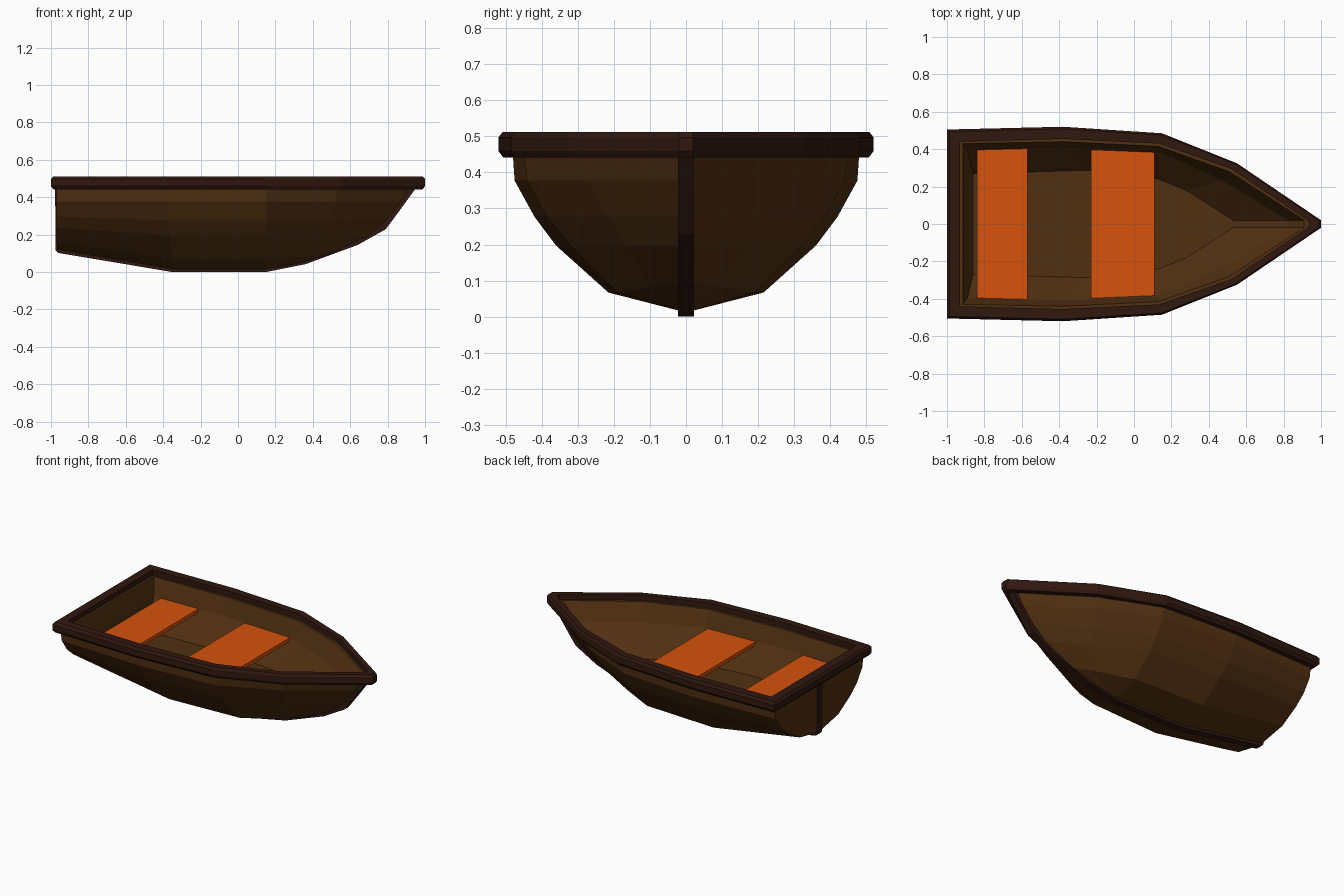
import bpy, bmesh

if "Cube" in bpy.data.objects:
    bpy.data.objects.remove(bpy.data.objects["Cube"])

def material(name, rgb):
    m = bpy.data.materials.new(name)
    m.diffuse_color = (*rgb, 1)
    m.use_nodes = True
    m.node_tree.nodes["Principled BSDF"].inputs["Base Color"].default_value = m.diffuse_color
    return m

HULL = material("brown_wood", (0.083, 0.030, 0.006))
TRIM = material("dark_wood", (0.030, 0.009, 0.005))
SEAT = material("orange_paint", (0.67, 0.084, 0.004))

def build(name, rings, mat, wrap=False):
    """Skin closed rings of points in order; cap the ends, or wrap round to the first ring."""
    bm = bmesh.new()
    vs = [[bm.verts.new(p) for p in r] for r in rings]
    n = len(rings[0])
    for a, b in zip(vs, vs[1:] + (vs[:1] if wrap else [])):
        for i in range(n):
            j = (i + 1) % n
            bm.faces.new((a[i], a[j], b[j], b[i]))
    if not wrap:
        bm.faces.new(vs[0])
        bm.faces.new(vs[-1])
    bmesh.ops.recalc_face_normals(bm, faces=bm.faces)
    me = bpy.data.meshes.new(name)
    bm.to_mesh(me)
    bm.free()
    me.materials.append(mat)
    ob = bpy.data.objects.new(name, me)
    bpy.context.collection.objects.link(ob)
    return ob

def ring(xs, ys, zs):
    """Mirror a half outline (stern to bow) into a full closed ring."""
    if not isinstance(zs, (list, tuple)):
        zs = [zs] * len(xs)
    half = list(zip(xs, ys, zs))
    return half + [(x, -y, z) for x, y, z in reversed(half)]

# Hull: outside from keel up to the rim, then inside down to the floor
build("hull", [
    ring((-.965, -.35, .15, .28, .36), (.02, .02, .02, .02, .015), (.125, .02, .02, .04, .06)),
    ring((-.97, -.35, .15, .36, .50), (.20, .215, .19, .10, .015), (.165, .07, .07, .085, .10)),
    ring((-.97, -.36, .15, .46, .71), (.325, .36, .32, .16, .015), (.24, .20, .20, .20, .20)),
    ring((-.97, -.37, .15, .49, .80), (.395, .42, .385, .215, .015), (.30, .28, .28, .28, .28)),
    ring((-.97, -.38, .15, .52, .88), (.45, .475, .44, .27, .015), .38),
    ring((-.97, -.38, .15, .53, .94), (.465, .482, .452, .295, .015), .48),
    ring((-.915, -.38, .13, .51, .91), (.43, .44, .415, .28, .02), .48),
    ring((-.89, -.37, .13, .47, .82), (.395, .408, .388, .235, .02), .37),
    ring((-.86, -.25, .13, .28, .53), (.27, .287, .24, .18, .02), .20),
], HULL)

# Rim: bevelled section swept between the inner and outer outlines
inner = [(-.93, .44), (-.38, .455), (.135, .43), (.52, .295), (.935, .015)]
outer = [(-1, .505), (-.38, .52), (.15, .485), (.55, .325), (1, .02)]
section = [(0, .445), (0, .515), (.82, .515), (1, .50), (1, .462), (.80, .445)]
build("rim", [
    ring([a[0] + (b[0] - a[0]) * t for a, b in zip(inner, outer)],
         [a[1] + (b[1] - a[1]) * t for a, b in zip(inner, outer)], z)
    for t, z in section], TRIM, wrap=True)

# Keel: one strip down the transom, along the bottom and up the stem
path_out = [(-.978, .46), (-.975, .12), (-.96, .105), (-.35, .003), (.15, .003), (.36, .045),
            (.64, .148), (.79, .232), (.87, .34), (.95, .45)]
path_in = [(-.95, .46), (-.95, .15), (-.94, .14), (-.35, .04), (.14, .04), (.34, .08),
           (.62, .18), (.75, .255), (.83, .36), (.90, .46)]
w = .022
build("keel", [[(a[0], -w, a[1]), (a[0], w, a[1]), (b[0], w, b[1]), (b[0], -w, b[1])]
               for a, b in zip(path_out, path_in)], TRIM)

# Seats
for name, x0, y0, x1, y1 in (("rear_seat", -.84, .395, -.57, .408),
                             ("middle_seat", -.23, .397, .11, .383)):
    build(name, [[(x0, -y0, z), (x1, -y1, z), (x1, y1, z), (x0, y0, z)] for z in (.345, .37)], SEAT)

# Stand the model exactly on the ground
for ob in bpy.context.collection.objects:
    ob.location.z = -.003
